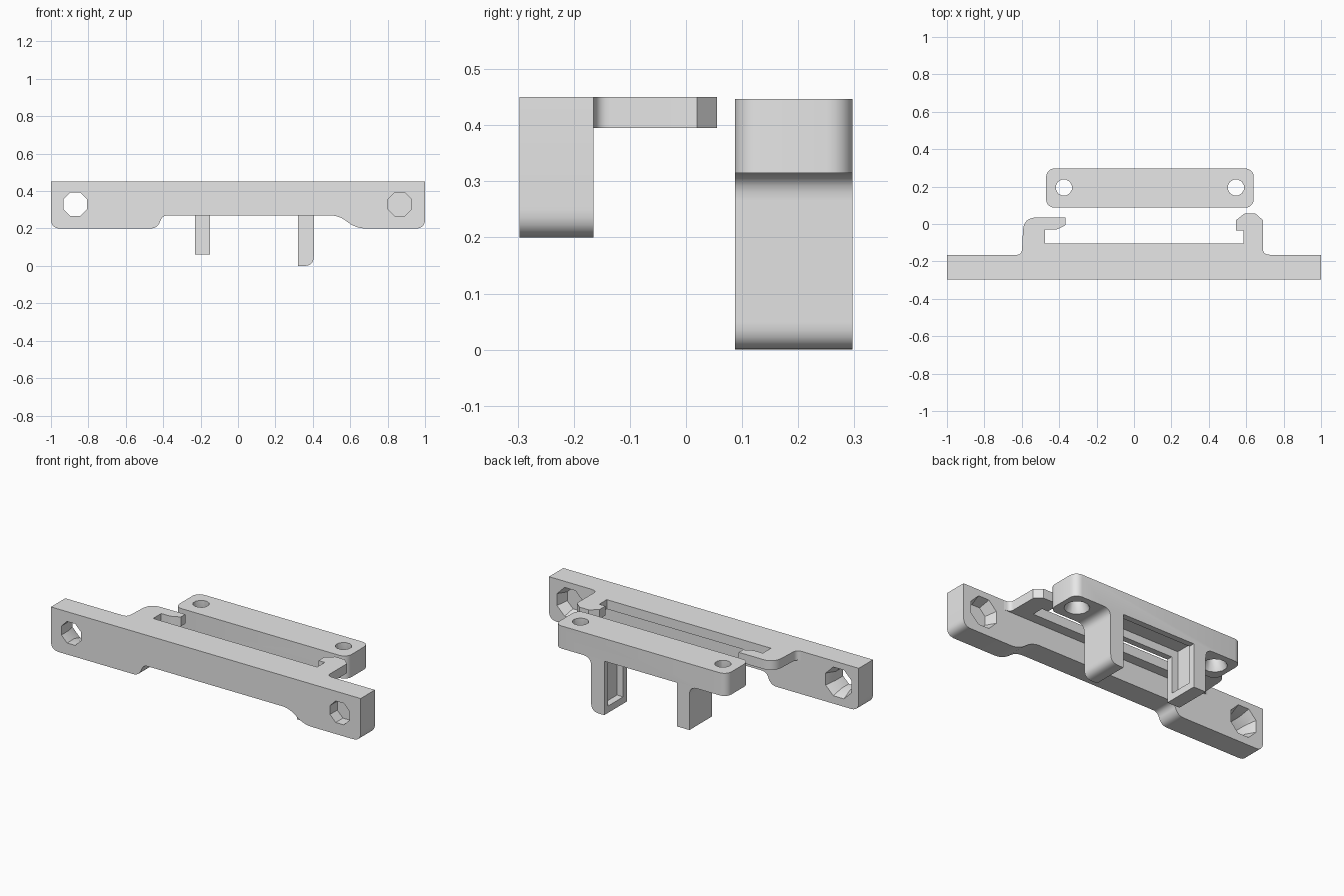
import bpy
import bmesh
from math import radians
from mathutils import Matrix, Vector

cube = bpy.data.objects.get("Cube")
if cube:
    bpy.data.objects.remove(cube, do_unlink=True)

GREY = (0.8, 0.8, 0.8, 1)
grey = bpy.data.materials.new("light grey plastic")
grey.use_nodes = True
grey.diffuse_color = GREY
grey.node_tree.nodes["Principled BSDF"].inputs["Base Color"].default_value = GREY


def add_object(name, bm):
    bmesh.ops.recalc_face_normals(bm, faces=bm.faces)
    mesh = bpy.data.meshes.new(name)
    bm.to_mesh(mesh)
    bm.free()
    mesh.materials.append(grey)
    obj = bpy.data.objects.new(name, mesh)
    bpy.context.collection.objects.link(obj)
    return obj


def rounded(points, steps=6):
    """Outline whose corners (u, v, setback) are rounded when a setback is given."""
    result = []
    for i, p in enumerate(points):
        corner = Vector(p[:2])
        if len(p) < 3:
            result.append(corner)
            continue
        before = Vector(points[i - 1][:2])
        after = Vector(points[(i + 1) % len(points)][:2])
        a = corner + (before - corner).normalized() * p[2]
        b = corner + (after - corner).normalized() * p[2]
        for k in range(steps + 1):
            t = k / steps
            result.append(a * (1 - t) ** 2 + corner * 2 * t * (1 - t) + b * t * t)
    return result


def prism(points, axis, low, high):
    """Extrude an outline along y or z."""
    bm = bmesh.new()
    place = (lambda p: (p.x, low, p.y)) if axis == "y" else (lambda p: (p.x, p.y, low))
    face = bm.faces.new([bm.verts.new(place(p)) for p in rounded(points)])
    extruded = bmesh.ops.extrude_face_region(bm, geom=[face])["geom"]
    move = Vector((0, high - low, 0) if axis == "y" else (0, 0, high - low))
    bmesh.ops.translate(bm, vec=move, verts=[v for v in extruded if isinstance(v, bmesh.types.BMVert)])
    bmesh.ops.recalc_face_normals(bm, faces=bm.faces)
    return bm


def cut(obj, cutter):
    mod = obj.modifiers.new("cut", "BOOLEAN")
    mod.operation = "DIFFERENCE"
    mod.solver = "EXACT"
    mod.object = cutter
    bpy.context.view_layer.objects.active = obj
    bpy.ops.object.modifier_apply(modifier=mod.name)
    bpy.data.objects.remove(cutter, do_unlink=True)


def cut_cone(obj, centre, r1, r2, depth, sides, tilt=0):
    bm = bmesh.new()
    turn = Matrix.Translation(centre) @ Matrix.Rotation(tilt, 4, "X")
    spin = Matrix.Rotation(radians(180 / sides), 4, "Z")
    bmesh.ops.create_cone(bm, cap_ends=True, segments=sides, radius1=r1, radius2=r2,
                          depth=depth, matrix=turn @ spin)
    cut(obj, add_object("hole_cutter", bm))


def cut_box(obj, low, high):
    low, high = Vector(low), Vector(high)
    bm = bmesh.new()
    bmesh.ops.create_cube(bm, size=1, matrix=Matrix.Translation((low + high) / 2)
                          @ Matrix.Diagonal((high - low).to_4d()))
    cut(obj, add_object("pocket_cutter", bm))


def smooth(obj):
    bpy.ops.object.select_all(action="DESELECT")
    obj.select_set(True)
    bpy.context.view_layer.objects.active = obj
    bpy.ops.object.shade_smooth_by_angle(angle=radians(30))


# Long mounting bar with a raised middle and a dropped ear at each end
bar = add_object("mounting_bar", prism([
    (-1, 0.45), (-1, 0.2, 0.05), (-0.43, 0.2, 0.04), (-0.405, 0.27, 0.03),
    (0.54, 0.27, 0.05), (0.63, 0.2, 0.055), (1, 0.2, 0.05), (1, 0.45)],
    "y", -0.297, -0.165))
for x in (-0.87, 0.865):
    cut_cone(bar, (x, -0.23, 0.33), 0.068, 0.068, 0.3, 8, radians(90))
    # Countersink opening toward the back
    cut_cone(bar, (x, -0.19, 0.33), 0.068, 0.096, 0.08, 8, radians(-90))
smooth(bar)

# Thin plate carrying the two hooks
hooks = add_object("hook_plate", prism([
    (-0.64, -0.165), (-0.6, -0.165, 0.03), (-0.59, 0.035, 0.07),
    (-0.365, 0.035), (-0.365, -0.005), (-0.41, -0.03, 0.02), (-0.475, -0.03),
    (-0.475, -0.105), (0.585, -0.105), (0.585, -0.035), (0.545, -0.035),
    (0.545, 0.02), (0.59, 0.055), (0.65, 0.055), (0.69, 0.02),
    (0.69, -0.16, 0.025), (0.73, -0.165)], "z", 0.395, 0.45))
smooth(hooks)

# Clip block with two hanging legs
bm = prism([
    (-0.47, 0.447), (-0.47, 0.315), (-0.23, 0.315, 0.05), (-0.23, 0.06),
    (-0.15, 0.06), (-0.15, 0.315), (0.32, 0.315), (0.32, 0),
    (0.405, 0, 0.05), (0.405, 0.315, 0.05), (0.64, 0.315), (0.64, 0.447)],
    "y", 0.087, 0.297)
corners = [e for e in bm.edges
           if all(v.co.x < -0.46 or v.co.x > 0.63 for v in e.verts)
           and abs(e.verts[0].co.z - e.verts[1].co.z) > 0.1]
bmesh.ops.bevel(bm, geom=corners, offset=0.045, segments=5, profile=0.5, affect="EDGES")
block = add_object("clip_block", bm)

# Hollow on the inner faces of the legs and the underside between them
cut_box(block, (-0.19, 0.122, 0.1), (0.36, 0.262, 0.36))
cut_box(block, (0.2, 0.122, 0.04), (0.36, 0.262, 0.2))

# Screw holes, countersunk from below
for x in (-0.375, 0.545):
    cut_cone(block, (x, 0.195, 0.4), 0.044, 0.044, 0.3, 12)
    cut_cone(block, (x, 0.195, 0.33), 0.074, 0.044, 0.06, 12)
smooth(block)
